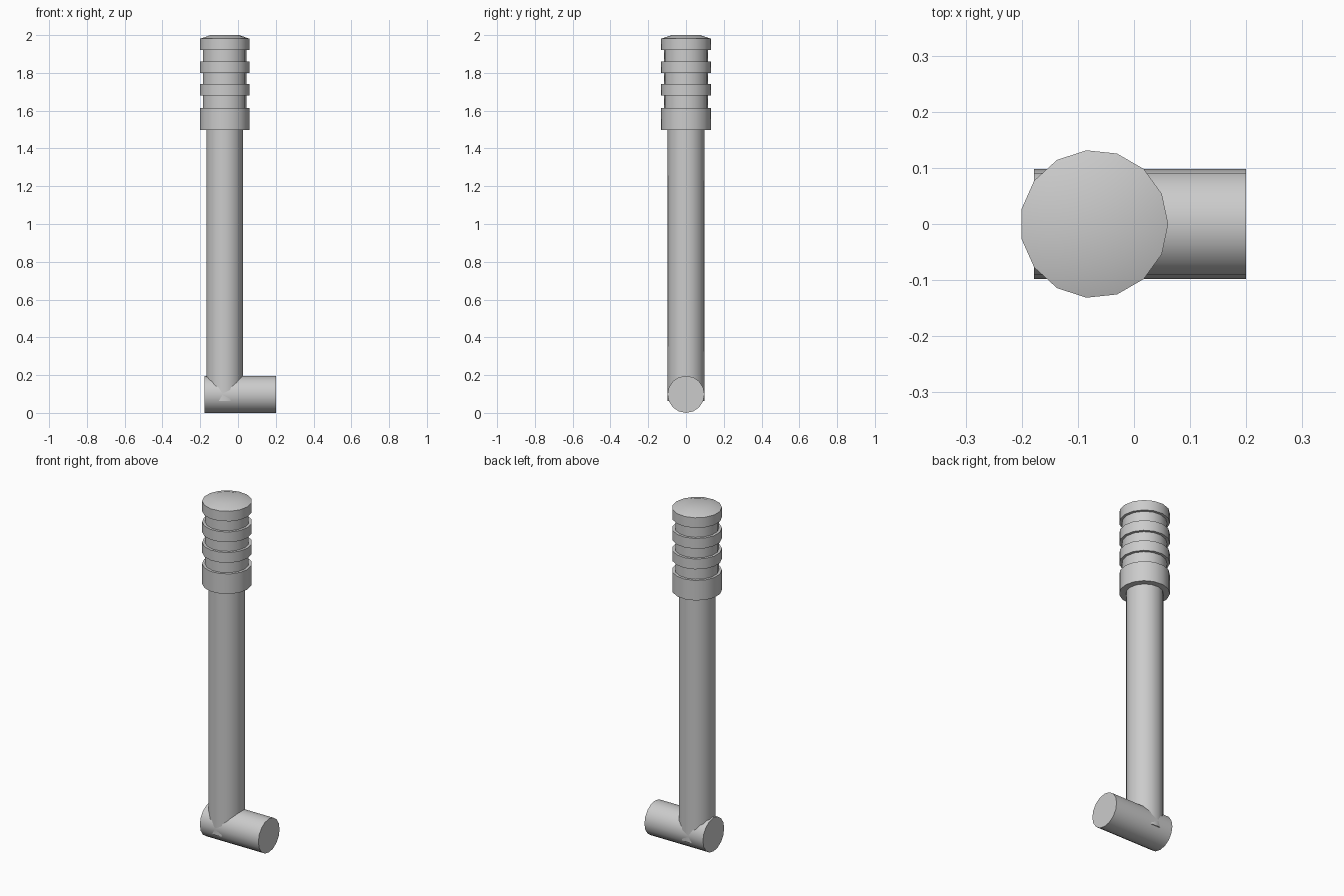
import bpy, math

if "Cube" in bpy.data.objects:
    bpy.data.objects.remove(bpy.data.objects["Cube"])

AXIS_X = -0.071   # handle axis position
SIDES = 15


def smooth(ob):
    bpy.ops.object.select_all(action='DESELECT')
    ob.select_set(True)
    bpy.context.view_layer.objects.active = ob
    bpy.ops.object.shade_smooth_by_angle(angle=math.radians(30))


def lathe(name, profile, x):
    """Revolve (radius, z) points about a vertical axis, with end caps."""
    verts, faces = [], []
    for r, z in profile:
        for i in range(SIDES):
            a = 2 * math.pi * i / SIDES
            verts.append((r * math.cos(a), r * math.sin(a), z))
    for k in range(len(profile) - 1):
        for i in range(SIDES):
            j = (i + 1) % SIDES
            a, b = k * SIDES, (k + 1) * SIDES
            faces.append((a + i, a + j, b + j, b + i))
    top = (len(profile) - 1) * SIDES
    faces.append(tuple(reversed(range(SIDES))))
    faces.append(tuple(range(top, top + SIDES)))
    mesh = bpy.data.meshes.new(name)
    mesh.from_pydata(verts, [], faces)
    ob = bpy.data.objects.new(name, mesh)
    bpy.context.collection.objects.link(ob)
    ob.location.x = x
    smooth(ob)
    return ob


# Horizontal head lying along x
bpy.ops.mesh.primitive_cylinder_add(vertices=16, radius=0.098, depth=0.378,
                                    location=(0.011, 0.0, 0.098),
                                    rotation=(0, math.pi / 2, 0))
head = bpy.context.object
head.name = "head"
smooth(head)

# Straight shaft sunk into the head
lathe("shaft", [(0.098, 0.063), (0.098, 1.52)], AXIS_X - 0.001)

# Ribbed grip: wide collar, three rings, bevelled tip
RING, GROOVE = 0.132, 0.117
profile = []
for z0, z1 in [(1.498, 1.615), (1.68, 1.74), (1.80, 1.86), (1.922, 1.981)]:
    if profile:
        profile.append((GROOVE, profile[-1][1]))
        profile.append((GROOVE, z0))
    profile += [(RING, z0), (RING, z1)]
profile.append((0.076, 2.0))
lathe("grip", profile, AXIS_X)
